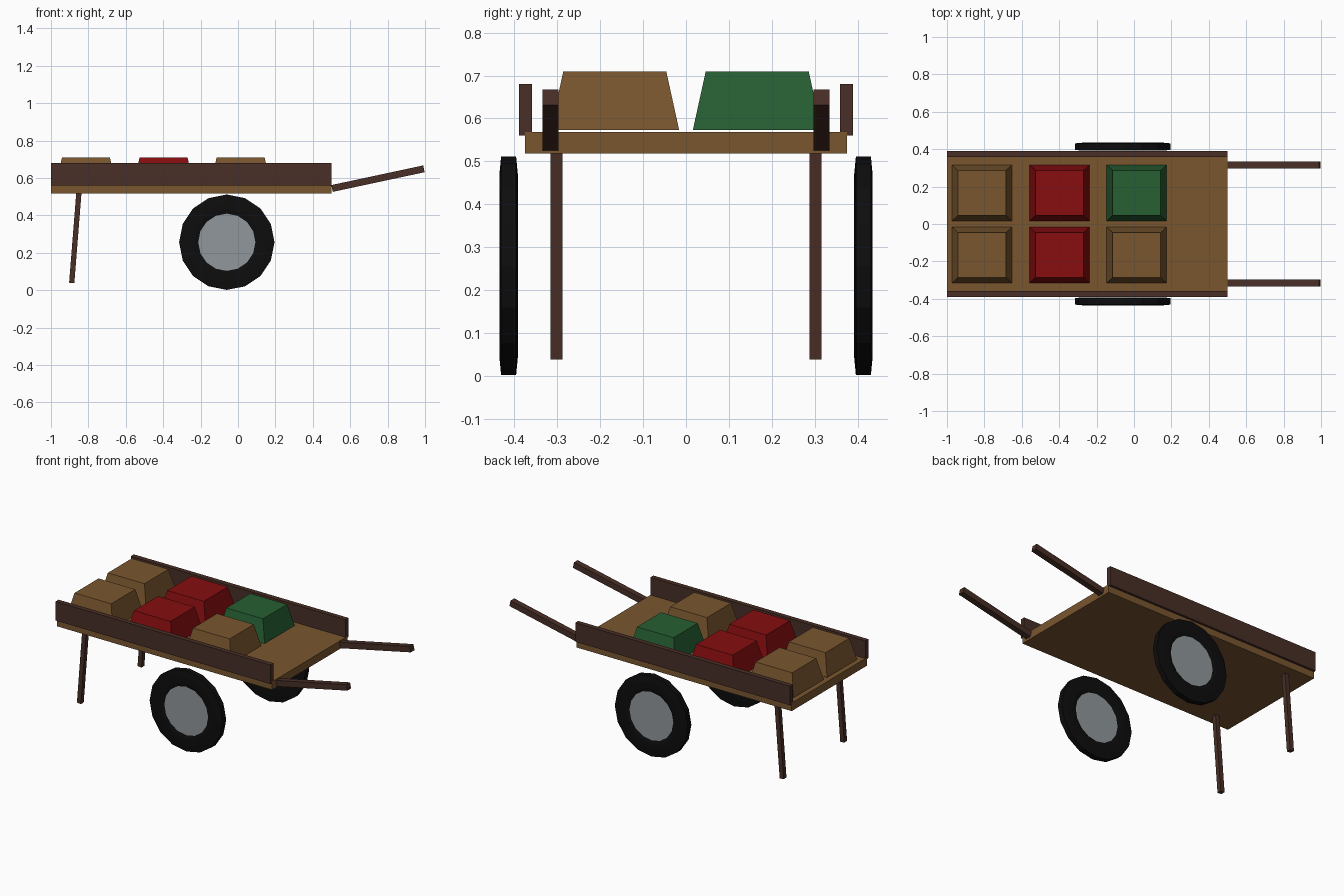
import bpy, bmesh, math
from mathutils import Matrix, Vector

if "Cube" in bpy.data.objects:
    bpy.data.objects.remove(bpy.data.objects["Cube"])


def material(name, rgb):
    m = bpy.data.materials.new(name)
    m.diffuse_color = (*rgb, 1)
    m.use_nodes = True
    m.node_tree.nodes["Principled BSDF"].inputs["Base Color"].default_value = m.diffuse_color
    return m


WOOD = material("light wood", (0.19, 0.093, 0.028))
DARK = material("dark wood", (0.066, 0.028, 0.020))
RED = material("red", (0.24, 0.004, 0.005))
GREEN = material("green", (0.019, 0.115, 0.032))
TYRE = material("black rubber", (0.004, 0.004, 0.004))
METAL = material("grey metal", (0.28, 0.31, 0.33))


def finish(bm, name, *mats):
    bmesh.ops.recalc_face_normals(bm, faces=bm.faces)
    me = bpy.data.meshes.new(name)
    bm.to_mesh(me)
    bm.free()
    for m in mats:
        me.materials.append(m)
    ob = bpy.data.objects.new(name, me)
    bpy.context.collection.objects.link(ob)
    return ob


def box(name, mat, center, size, tilt=0.0, taper=(1, 1)):
    """Box tilted about y; its top face can be narrowed by taper."""
    bm = bmesh.new()
    bmesh.ops.create_cube(bm, size=1)
    for v in bm.verts:
        if v.co.z > 0:
            v.co.x *= taper[0]
            v.co.y *= taper[1]
        v.co = Vector(a * b for a, b in zip(v.co, size))
    bm.transform(Matrix.Translation(center) @ Matrix.Rotation(tilt, 4, 'Y'))
    return finish(bm, name, mat)


def beam(name, mat, a, b, width, thick):
    """Straight bar between two points in one xz plane."""
    a, b = Vector(a), Vector(b)
    d = b - a
    return box(name, mat, (a + b) / 2, (d.length, width, thick),
               -math.atan2(d.z, d.x))


def wheel(name, x, y, z, sides=16):
    """Lathed tyre with a flat hub disc on both faces."""
    profile = [(0.153, 0.017), (0.175, 0.0215), (0.213, 0.0215), (0.255, 0.0175)]
    profile += [(r, -w) for r, w in reversed(profile)]
    bm = bmesh.new()
    rings = []
    for r, w in profile:
        rings.append([bm.verts.new((x + r * math.cos(t), y + w, z + r * math.sin(t)))
                      for t in (2 * math.pi * i / sides for i in range(sides))])
    for p, q in zip(rings, rings[1:]):
        for i in range(sides):
            j = (i + 1) % sides
            bm.faces.new((p[i], p[j], q[j], q[i]))
    for ring in (rings[0], rings[-1]):
        bm.faces.new(ring).material_index = 1
    return finish(bm, name, TYRE, METAL)


# Cart bed
box("bed", WOOD, (-0.25, 0, 0.5435), (1.5, 0.75, 0.051))

# Paired parts: rails, handles, legs and wheels
for s, side in ((-1, "front"), (1, "back")):
    box(side + "_rail", DARK, (-0.25, s * 0.3745, 0.62), (1.5, 0.03, 0.12))
    beam(side + "_handle", DARK, (0.503, s * 0.316, 0.544), (0.994, s * 0.316, 0.649),
         0.037, 0.037)
    beam(side + "_leg", DARK, (-0.889, s * 0.302, 0.039), (-0.85, s * 0.302, 0.53),
         0.028, 0.028)
    wheel(side + "_wheel", -0.06, s * 0.4135, 0.2565)

# Tapered crates in two rows
for x, near, far in ((-0.813, WOOD, WOOD), (-0.398, RED, RED), (0.014, WOOD, GREEN)):
    for y, mat in ((-0.166, near), (0.166, far)):
        box("crate", mat, (x, y, 0.6415), (0.32, 0.30, 0.137), taper=(0.8, 0.8))
